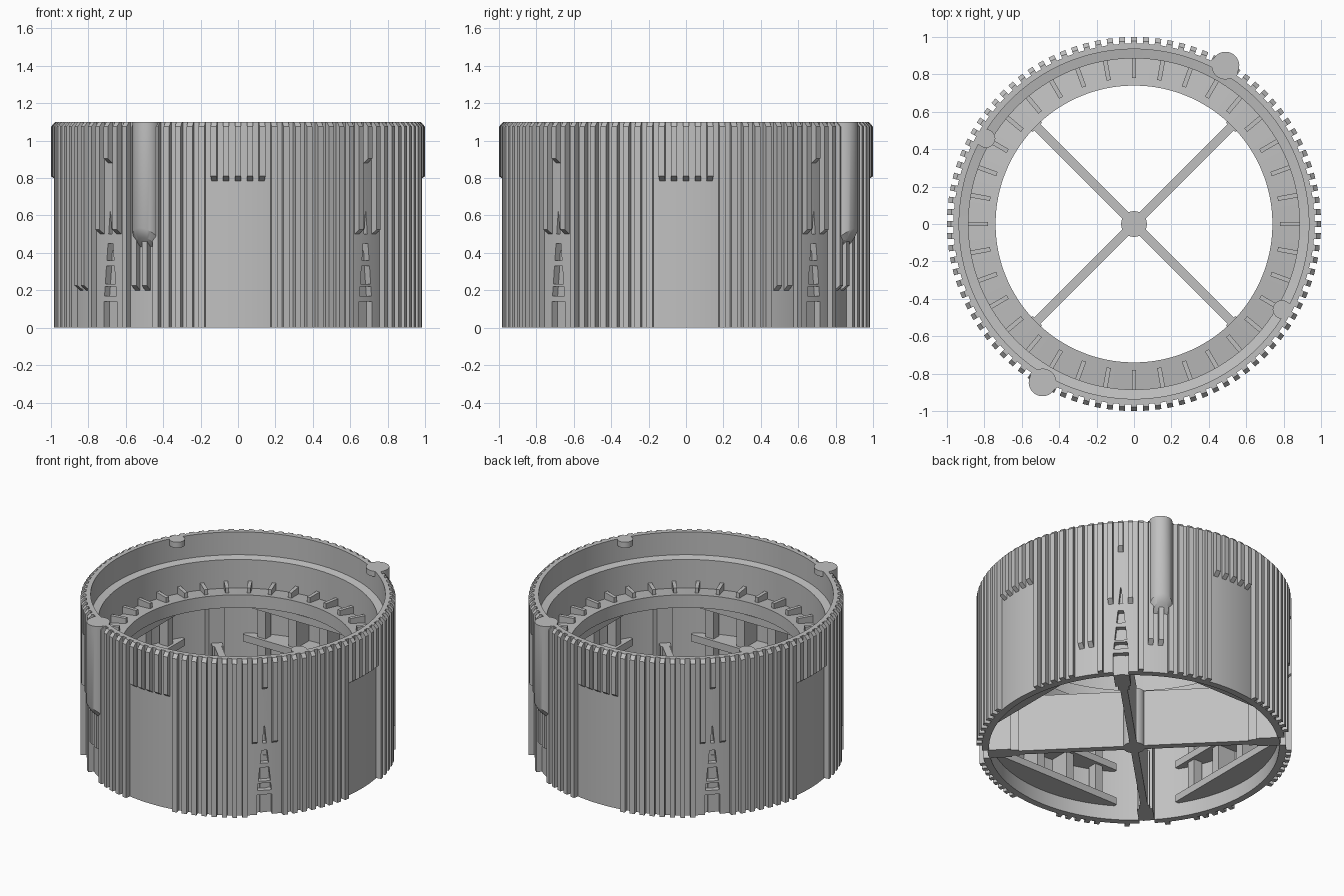
import bpy, bmesh, math
from mathutils import Matrix, Vector

if "Cube" in bpy.data.objects:
    bpy.data.objects.remove(bpy.data.objects["Cube"], do_unlink=True)

grey = bpy.data.materials.new("plain grey")
grey.use_nodes = True
COLOR = (0.53, 0.53, 0.53, 1)
grey.diffuse_color = COLOR
grey.node_tree.nodes["Principled BSDF"].inputs["Base Color"].default_value = COLOR

WALL, INNER, TOP = 0.965, 0.92, 1.1
PITCH = 360 / 96
AXES = (0, 90, 180, 270)
DIAGONALS = (45, 135, 225, 315)


def finish(bm, name, smooth=False):
    bmesh.ops.recalc_face_normals(bm, faces=bm.faces[:])
    mesh = bpy.data.meshes.new(name)
    bm.to_mesh(mesh)
    bm.free()
    mesh.materials.append(grey)
    ob = bpy.data.objects.new(name, mesh)
    bpy.context.collection.objects.link(ob)
    if smooth:
        bpy.ops.object.select_all(action="DESELECT")
        ob.select_set(True)
        bpy.context.view_layer.objects.active = ob
        bpy.ops.object.shade_smooth_by_angle(angle=math.radians(30))
    return ob


def turn(deg):
    return Matrix.Rotation(math.radians(deg), 4, "Z")


def prism(bm, outline, offset, deg):
    """Extrude an outline along offset, then turn it about z."""
    bottom = [bm.verts.new(turn(deg) @ Vector(p)) for p in outline]
    top = [bm.verts.new(turn(deg) @ (Vector(p) + Vector(offset))) for p in outline]
    n = len(outline)
    bm.faces.new(bottom)
    bm.faces.new(top[::-1])
    for i in range(n):
        j = (i + 1) % n
        bm.faces.new((bottom[i], bottom[j], top[j], top[i]))


def radial_block(bm, deg, r0, r1, width, z0, z1, shift=0):
    y = shift - width / 2
    prism(bm, [(r0, y, z0), (r1, y, z0), (r1, y, z1), (r0, y, z1)], (0, width, 0), deg)


def lathe(bm, profile, steps, closed=True):
    """Sweep a profile of radius and height around z."""
    rings = []
    for i in range(steps):
        m = turn(360 * i / steps)
        rings.append([bm.verts.new(m @ Vector((r, 0, z))) for r, z in profile])
    n = len(profile)
    for i in range(steps):
        a, b = rings[i], rings[(i + 1) % steps]
        for j in range(n if closed else n - 1):
            k = (j + 1) % n
            bm.faces.new((a[j], a[k], b[k], b[j]))
    if not closed:
        bm.faces.new([ring[0] for ring in rings])
        bm.faces.new([ring[-1] for ring in rings])


# Stepped drum shell with a ledge and an inner floor ring
bm = bmesh.new()
lathe(bm, [(WALL, 0), (WALL, TOP), (0.935, TOP), (0.935, 0.94), (0.885, 0.93),
           (0.885, 0.73), (0.74, 0.75), (0.74, 0.66), (INNER, 0.66), (INNER, 0)], 192)
drum = finish(bm, "drum_shell", True)

# Tapering ladder of openings on each diagonal
bm = bmesh.new()
spans = [(-0.02, 0.14), (0.17, 0.22), (0.235, 0.33), (0.36, 0.45), (0.5, 0.62)]
for diag in DIAGONALS:
    for z0, z1 in spans:
        w0, w1 = (0.062 * (1 - z / 0.635) for z in (z0, z1))
        if z0 < 0:
            w0 = w1
        prism(bm, [(0.88, -w0, z0), (0.88, w0, z0), (0.88, w1, z1), (0.88, -w1, z1)],
              (0.15, 0, 0), diag)
cutter = finish(bm, "slot_cutter")
cutter.hide_render = True
cutter.hide_viewport = True
cut = drum.modifiers.new("slots", "BOOLEAN")
cut.operation = "DIFFERENCE"
cut.solver = "EXACT"
cut.object = cutter


# Outer grip ribs, some stopping short above the base with a sloped end
def rib_bottom(i):
    q = (i + 12) % 24 - 12
    if abs(q) <= 2:
        return 0.785
    if abs(q) == 11:
        return 0.5
    if abs(q) == 12:
        return 0.88
    if i % 48 in (8, 9, 15, 16):
        return 0.2
    return 0


bm = bmesh.new()
for i in range(96):
    z = rib_bottom(i)
    outer_z = z + 0.025 if z else 0
    h = 0.016
    prism(bm, [(0.95, -h, z), (WALL, -h, z), (1.0, -h, outer_z), (1.0, -h, TOP - 0.025),
               (0.978, -h, TOP), (0.95, -h, TOP)], (0, 2 * h, 0), i * PITCH)
finish(bm, "grip_ribs")

# Round guide pins: sloped lower end, flat back in the wall, full cap at the rim
bm = bmesh.new()
for deg in (60, 240):
    start = len(bm.verts)
    lathe(bm, [(0.05, 0.42), (0.074, 0.45), (0.074, 1.06), (0.074, 1.062), (0.074, TOP)],
          32, closed=False)
    bm.verts.ensure_lookup_table()
    new = bm.verts[start:]
    for v in new:
        if v.co.z < 1.061:
            v.co.x = max(v.co.x, -0.03)
        if v.co.z < 0.5:
            v.co.z += 0.8 * (v.co.x + 0.03)
    bmesh.ops.transform(bm, matrix=turn(deg) @ Matrix.Translation((0.978, 0, 0)), verts=new)
finish(bm, "guide_pins", True)
bm = bmesh.new()
for deg in (60, 240):
    for side in (-PITCH, 0, PITCH):
        radial_block(bm, deg + side, 0.95, 0.995, 0.032, 0.4, 0.52)
finish(bm, "pin_feet")

# Small stops inside the top rim
bm = bmesh.new()
for deg in (150, 330):
    bmesh.ops.create_cone(bm, cap_ends=True, segments=24, radius1=0.05, radius2=0.05, depth=0.04,
                          matrix=turn(deg) @ Matrix.Translation((0.914, 0, TOP - 0.02)))
finish(bm, "rim_stops", True)

# Gussets on the floor ring
bm = bmesh.new()
for i in range(36):
    radial_block(bm, i * 10, 0.78, 0.89, 0.024, 0.73, 0.78)
finish(bm, "floor_gussets")

# Deep cross arms, hub and end posts
bm = bmesh.new()
for diag in DIAGONALS:
    radial_block(bm, diag, 0, 0.93, 0.046, 0, 0.4)
finish(bm, "cross_arms")
bm = bmesh.new()
bmesh.ops.create_cone(bm, cap_ends=True, segments=16, radius1=0.07, radius2=0.07, depth=0.4,
                      matrix=Matrix.Translation((0, 0, 0.2)))
finish(bm, "hub", True)
bm = bmesh.new()
for diag in DIAGONALS:
    radial_block(bm, diag, 0.73, 0.78, 0.07, 0, 0.4)
    radial_block(bm, diag, 0.78, 0.925, 0.1, 0, 0.67)
finish(bm, "end_posts")

# Straight-fronted shelves that follow the curved wall behind
bm = bmesh.new()
for axis in AXES:
    for z in (0.1, 0.35, 0.6):
        arc = [(0.925 * math.cos(a), 0.925 * math.sin(a), z)
               for a in (math.radians(4 * k) for k in range(-8, 9))]
        end = arc[-1][1]
        prism(bm, arc + [(0.755, end, z), (0.755, -end, z)], (0, 0, 0.05), axis)
finish(bm, "inner_shelves")

# Upright dividers forming windows between the shelves
bm = bmesh.new()
for axis in AXES:
    for shift in (-0.36, -0.12, 0.12, 0.36):
        depth = math.sqrt(0.925 ** 2 - (abs(shift) + 0.03) ** 2)
        radial_block(bm, axis, 0.775, depth, 0.06, 0.11, 0.64, shift)
finish(bm, "shelf_dividers")
